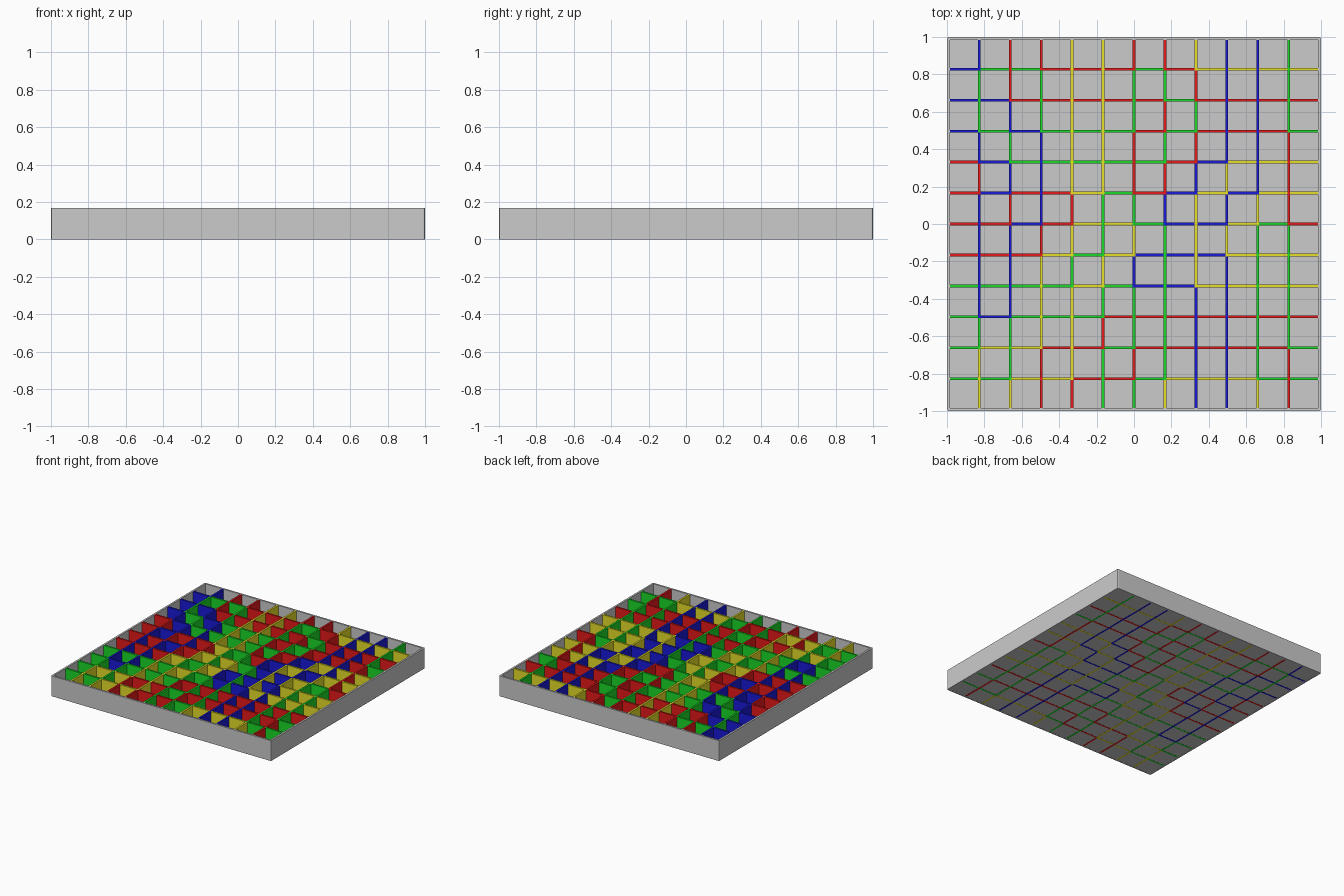
import bpy, bmesh

if "Cube" in bpy.data.objects:
    bpy.data.objects.remove(bpy.data.objects["Cube"])

N = 12                      # cells per side
T = 0.015                   # wall thickness
H = 0.167                   # tray height
S = (2 - T) / N             # cell pitch
FLOOR = 0.015

# wall colours of the horizontal lines, back to front, left to right
ROWS = ["BGGRRRGRYYYY", "BBRRRRRGRRRR", "BGBGGGRGRRRG", "RBGGGGGRBYYY",
        "RBRRYGRBYBYY", "RRBRYYGBBYGR", "RRRYGYBBBYYY", "GGGGYGBBYYYY",
        "GBGGGRRRRRRR", "GYYRRGRRRRRG", "GGYYRRGYYYGG"]
BACK = "BRRYYRRYBBG"        # colours of the vertical lines at the back edge

COLOURS = {"R": ("red", (0.8, 0.01, 0.01, 1)), "G": ("green", (0.01, 0.7, 0.02, 1)),
           "B": ("blue", (0.01, 0.01, 0.7, 1)), "Y": ("yellow", (0.8, 0.75, 0.02, 1))}

FACES = {"bottom": (0, 3, 2, 1), "top": (4, 5, 6, 7), "front": (0, 1, 5, 4),
         "right": (1, 2, 6, 5), "back": (2, 3, 7, 6), "left": (3, 0, 4, 7)}


def add_box(bm, x0, x1, y0, y1, z0, z1, skip=()):
    """Box without the faces that butt against a neighbour."""
    v = [bm.verts.new((x, y, z)) for z in (z0, z1)
         for x, y in ((x0, y0), (x1, y0), (x1, y1), (x0, y1))]
    for name, idx in FACES.items():
        if name not in skip:
            bm.faces.new([v[i] for i in idx])


def finish(bm, name):
    me = bpy.data.meshes.new(name)
    bm.to_mesh(me)
    bm.free()
    ob = bpy.data.objects.new(name, me)
    bpy.context.collection.objects.link(ob)
    return ob


# coloured dividers: two paths meet at each node, either crossing or turning
parts = {c: bmesh.new() for c in COLOURS}
h = T / 2
above = list(BACK)


def add_vertical(c, row, colour):
    x, y = (c - 6) * S, (6 - row) * S
    add_box(parts[colour], x - h, x + h, y - S + h, y - h, 0, H, ("front", "back"))


for c, colour in enumerate(above, 1):
    add_vertical(c, 0, colour)
for r, row in enumerate(ROWS, 1):
    y = (6 - r) * S
    for c, colour in enumerate(row):
        x = (c - 6) * S
        add_box(parts[colour], x + h, x + S - h, y - h, y + h, 0, H, ("left", "right"))
    for c in range(1, N):
        x = (c - 6) * S
        left, right, up = row[c - 1], row[c], above[c - 1]
        add_box(parts[up], x - h, x + h, y - h, y + h, 0, H,
                ("left", "right", "front", "back"))
        if left != right:
            above[c - 1] = right if up == left else left
        add_vertical(c, r, above[c - 1])

for key, (name, rgba) in COLOURS.items():
    ob = finish(parts[key], name + "_dividers")
    mat = bpy.data.materials.new(name)
    mat.diffuse_color = rgba
    mat.use_nodes = True
    mat.node_tree.nodes["Principled BSDF"].inputs["Base Color"].default_value = mat.diffuse_color
    ob.data.materials.append(mat)

# tray floor, a hair above the divider bottoms so they show underneath
bm = bmesh.new()
e = 1 - T
add_box(bm, -e, e, -e, e, 0.0005, FLOOR, ("left", "right", "front", "back"))
finish(bm, "tray_floor")


# outer rim with softly rounded vertical corners
def rim_loop(bm, size, z, cut):
    k = size - cut
    m = size - cut * 0.29
    pts = []
    for sx, sy, order in ((1, -1, 0), (1, 1, 1), (-1, 1, 0), (-1, -1, 1)):
        corner = [(sx * k, sy * size), (sx * m, sy * m), (sx * size, sy * k)]
        pts += corner[::-1] if order else corner
    return [bm.verts.new((x, y, z)) for x, y in pts]


bm = bmesh.new()
loops = [rim_loop(bm, 1, 0, 0.008), rim_loop(bm, 1, H, 0.008),
         rim_loop(bm, e, H, 0.0001), rim_loop(bm, e, 0, 0.0001)]
for a, b in zip(loops, loops[1:] + loops[:1]):
    for i in range(12):
        j = (i + 1) % 12
        bm.faces.new((a[i], a[j], b[j], b[i]))
finish(bm, "outer_rim")
